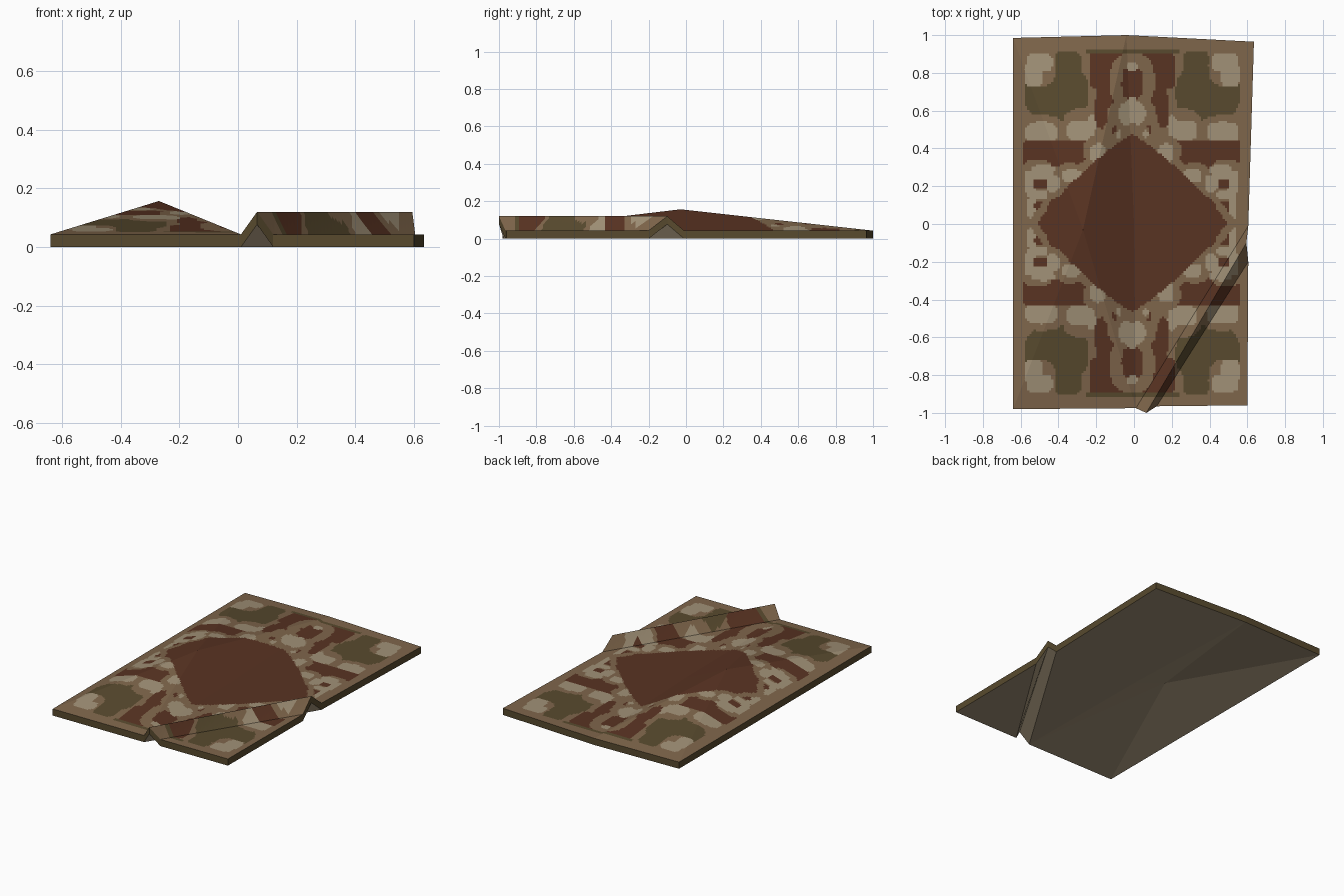
import bpy, bmesh
from mathutils import Vector

if "Cube" in bpy.data.objects:
    bpy.data.objects.remove(bpy.data.objects["Cube"])

THICK = 0.043
CELL = 0.0115


def material(name, rgb):
    m = bpy.data.materials.new(name)
    lin = [((c / 255 + 0.055) / 1.055) ** 2.4 for c in rgb]
    m.diffuse_color = (*lin, 1)
    m.use_nodes = True
    m.node_tree.nodes["Principled BSDF"].inputs["Base Color"].default_value = m.diffuse_color
    return m


MATS = [material("tan wool", (127, 102, 75)),
        material("dark red wool", (89, 51, 34)),
        material("olive wool", (88, 74, 46)),
        material("beige wool", (161, 145, 119))]
TAN, RED, OLIVE, BEIGE = range(4)

# Rug sheet: left half bulges to a low peak, front right corner has a raised fold
T = THICK
POINTS = [(-.64, -.98, T), (.01, -.975, T), (0, 0, T), (-.04, 1, T), (-.64, .985, T),
          (-.27, -.03, .157), (.605, -.01, T), (.635, .965, T),
          (.065, -1, .12), (.595, -.10, .12),
          (.12, -.965, T), (.605, -.2, T), (.6, -.96, T)]
FACES = [(0, 1, 5), (1, 2, 5), (2, 3, 5), (3, 4, 5), (4, 0, 5),
         (1, 6, 2), (2, 6, 7, 3), (1, 8, 9, 6), (8, 10, 11, 9), (10, 12, 11)]

# Woven pattern for one quarter, painted in order:
# colour, centre u, centre v, half width, half height, roundness
CORNER = [
    (OLIVE, .40, .69, .17, .15, 2.5), (OLIVE, .34, .84, .07, .07, 4),
    (OLIVE, .54, .69, .03, .08, 3),
    (TAN, .50, .83, .095, .105, 3), (BEIGE, .49, .85, .07, .05, 3),
    (BEIGE, .52, .79, .05, .07, 3),
    (TAN, .25, .55, .11, .06, 2), (BEIGE, .27, .49, .075, .055, 3),
    (BEIGE, .21, .53, .03, .04, 2),
    (TAN, .48, .50, .11, .07, 3), (BEIGE, .48, .48, .085, .055, 3)]
END_PANEL = [
    (RED, 0, .81, .225, .10, 9), (RED, 0, .70, .185, .14, 6),
    (RED, .16, .60, .035, .10, 3),
    (OLIVE, 0, .908, .25, .012, 9),
    (TAN, 0, .75, .12, .15, 2.5), (RED, 0, .74, .055, .08, 4),
    (BEIGE, 0, .83, .03, .025, 2),
    (TAN, 0, .54, .13, .12, 3),
    (BEIGE, 0, .58, .075, .07, 2), (BEIGE, 0, .62, .03, .05, 2),
    (BEIGE, 0, .50, .025, .06, 2),
    (TAN, .10, .48, .06, .06, 2), (RED, .085, .49, .02, .025, 2)]
SIDE = [
    (RED, .40, .34, .18, .10, 9),
    (TAN, .50, .15, .08, .18, 6),
    (BEIGE, .47, .27, .06, .035, 6), (BEIGE, .535, .22, .03, .06, 6),
    (RED, .485, .205, .035, .025, 6), (BEIGE, .50, .15, .05, .022, 6),
    (BEIGE, .53, .08, .02, .06, 6), (RED, .49, .09, .025, .03, 6)]
MEDALLION = [
    (TAN, 0, 0, .55, .53, 1.15),
    (TAN, .19, .38, .07, .08, 2), (BEIGE, .18, .37, .04, .05, 3),
    (TAN, .33, .25, .09, .07, 2), (BEIGE, .32, .25, .05, .035, 3),
    (BEIGE, .42, .21, .035, .045, 3),
    (RED, 0, 0, .50, .47, 1.15), (RED, 0, 0, .45, .15, 6),
    (RED, 0, 0, .22, .30, 8),
    (TAN, .06, .48, .03, .04, 2), (BEIGE, .07, .47, .015, .02, 2)]
PATTERN = CORNER + END_PANEL + SIDE + MEDALLION


def colour_at(x, y):
    u, v = abs(x + 0.01), abs(y - 0.005)
    if u > .575 or v > .92:
        return TAN
    for col, cu, cv, ru, rv, p in reversed(PATTERN):
        du, dv = abs(u - cu) / ru, abs(v - cv) / rv
        if du <= 1 and dv <= 1 and du ** p + dv ** p <= 1:
            return col
    return TAN


def finish(bm, name):
    me = bpy.data.meshes.new(name)
    bm.to_mesh(me)
    bm.free()
    for m in MATS:
        me.materials.append(m)
    ob = bpy.data.objects.new(name, me)
    bpy.context.collection.objects.link(ob)
    return ob


# Patterned top: cut the sheet into small cells, colour each by the pattern
bm = bmesh.new()
vs = [bm.verts.new(p) for p in POINTS]
for f in FACES:
    bm.faces.new([vs[i] for i in f])
for axis, half in ((0, .65), (1, 1.0)):
    no = Vector((0, 0, 0))
    no[axis] = 1
    for i in range(int(2 * half / CELL) + 1):
        co = no * (-half + (i + 0.37) * CELL)
        bmesh.ops.bisect_plane(bm, geom=bm.verts[:] + bm.edges[:] + bm.faces[:],
                               plane_co=co, plane_no=no, dist=1e-6)
for f in bm.faces:
    c = f.calc_center_median()
    f.material_index = colour_at(c.x, c.y)
finish(bm, "rug_pile")

# Beige backing and olive edge: same sheet lowered by the thickness, walls at the rim
bm = bmesh.new()
top = [bm.verts.new(p) for p in POINTS]
low = [bm.verts.new((x, y, z - THICK)) for x, y, z in POINTS]
edges = {(f[i - 1], f[i]) for f in FACES for i in range(len(f))}
for f in FACES:
    bm.faces.new([low[i] for i in reversed(f)]).material_index = BEIGE
for a, b in sorted(edges):
    if (b, a) not in edges:
        bm.faces.new((low[a], low[b], top[b], top[a])).material_index = OLIVE
bmesh.ops.delete(bm, geom=[v for v in bm.verts if not v.link_faces], context='VERTS')
finish(bm, "rug_backing")
